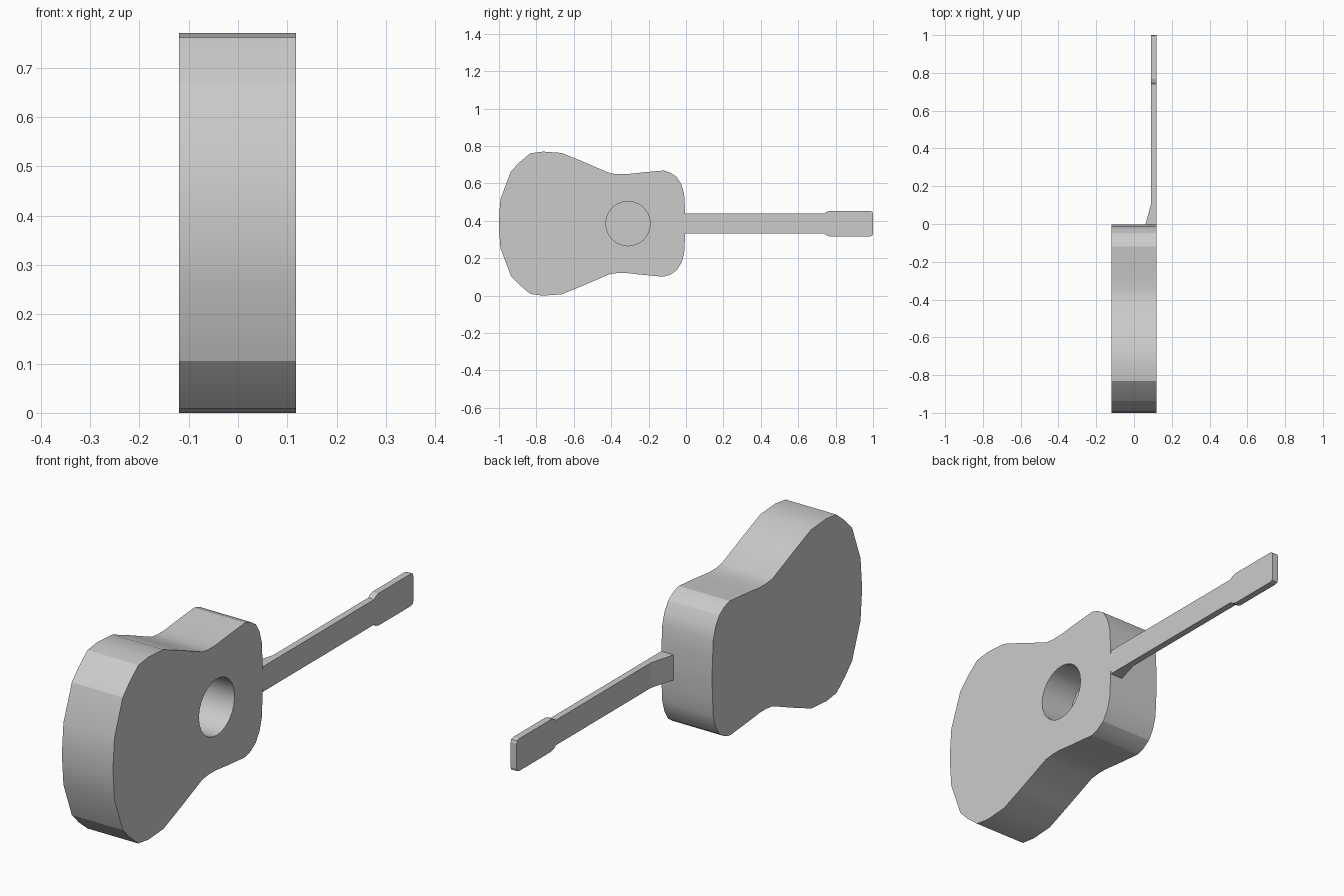
import bpy, bmesh
from math import radians, pi

if "Cube" in bpy.data.objects:
    bpy.data.objects.remove(bpy.data.objects["Cube"])

ZC = 0.385            # height of the symmetry line
BACK, FACE = -0.12, 0.118


def prism(name, outline, x0, x1):
    """Extrude a closed (y, z) outline along x."""
    bm = bmesh.new()
    base = bm.faces.new([bm.verts.new((x0, y, z)) for y, z in outline])
    ext = bmesh.ops.extrude_face_region(bm, geom=[base])
    verts = [v for v in ext["geom"] if isinstance(v, bmesh.types.BMVert)]
    bmesh.ops.translate(bm, verts=verts, vec=(x1 - x0, 0, 0))
    bmesh.ops.recalc_face_normals(bm, faces=bm.faces)
    mesh = bpy.data.meshes.new(name)
    bm.to_mesh(mesh)
    bm.free()
    obj = bpy.data.objects.new(name, mesh)
    bpy.context.collection.objects.link(obj)
    return obj


def mirrored(half):
    """Turn (y, half width) points into a closed symmetric outline."""
    return [(y, ZC + w) for y, w in half] + [(y, ZC - w) for y, w in reversed(half)]


def make_active(obj):
    bpy.ops.object.select_all(action='DESELECT')
    obj.select_set(True)
    bpy.context.view_layer.objects.active = obj


# Body: waisted outline
body = prism("body", mirrored([
    (-1.0, 0.03), (-0.992, 0.131), (-0.936, 0.28), (-0.89, 0.328), (-0.832, 0.376),
    (-0.765, 0.385), (-0.665, 0.378), (-0.55, 0.331), (-0.405, 0.269), (-0.365, 0.264),
    (-0.32, 0.264), (-0.24, 0.273), (-0.12, 0.284), (-0.085, 0.273), (-0.05, 0.25),
    (-0.025, 0.21), (-0.01, 0.16), (-0.006, 0.09), (-0.003, 0.03)]), BACK, FACE)

# Sound hole: blind round pocket in the face
bpy.ops.mesh.primitive_cylinder_add(vertices=24, radius=0.119, depth=0.3,
                                    location=(FACE - 0.15 + 0.15, -0.31, ZC),
                                    rotation=(0, pi / 2, 0))
cutter = bpy.context.object
cutter.name = "sound_hole_cutter"
cutter.hide_render = True
cut = body.modifiers.new("sound_hole", 'BOOLEAN')
cut.operation, cut.solver, cut.object = 'DIFFERENCE', 'EXACT', cutter
make_active(body)
bpy.ops.object.modifier_apply(modifier=cut.name)
bpy.data.objects.remove(cutter)
make_active(body)
bpy.ops.object.shade_smooth_by_angle(angle=radians(20))

# Neck and headstock in one flat strip
neck = prism("neck_and_headstock", mirrored([
    (-0.003, 0.053), (0.74, 0.053), (0.75, 0.062), (0.768, 0.068),
    (0.985, 0.068), (0.996, 0.064), (1.0, 0.053)]), 0.09, FACE)

# Heel: wedge joining neck to body
bm = bmesh.new()
tri = bm.faces.new([bm.verts.new((x, y, ZC - 0.053))
                    for x, y in ((0.0905, -0.003), (0.06, -0.003), (0.09, 0.105))])
ext = bmesh.ops.extrude_face_region(bm, geom=[tri])
bmesh.ops.translate(bm, vec=(0, 0, 0.106),
                    verts=[v for v in ext["geom"] if isinstance(v, bmesh.types.BMVert)])
bmesh.ops.recalc_face_normals(bm, faces=bm.faces)
mesh = bpy.data.meshes.new("heel")
bm.to_mesh(mesh)
bm.free()
bpy.context.collection.objects.link(bpy.data.objects.new("heel", mesh))
